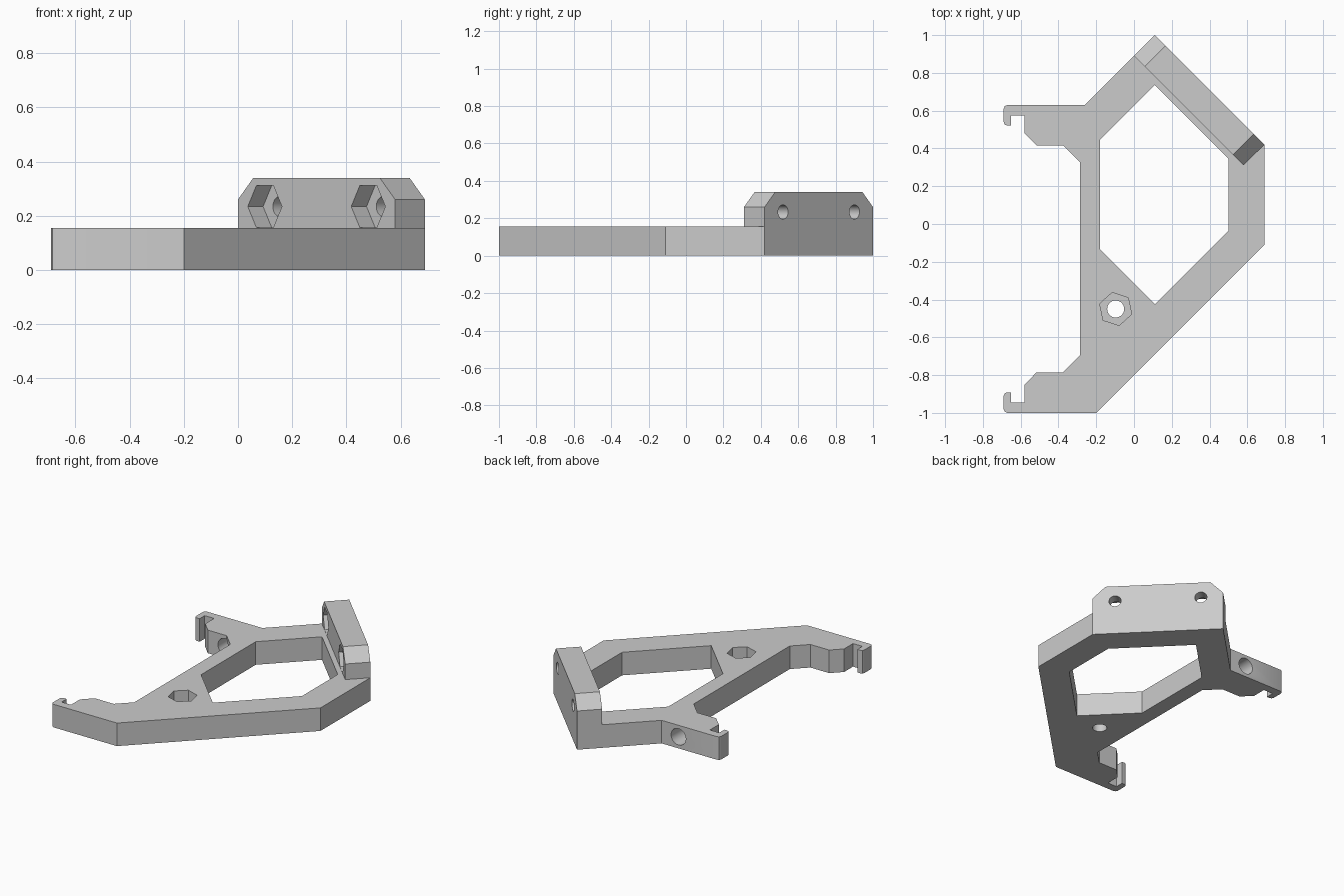
import bpy, bmesh
from math import cos, sin, pi, radians, sqrt
from mathutils import Matrix, Vector

cube = bpy.data.objects.get("Cube")
if cube:
    bpy.data.objects.remove(cube, do_unlink=True)

grey = bpy.data.materials.new("plain grey")
grey.use_nodes = True
grey.diffuse_color = (0.6, 0.6, 0.6, 1)
grey.node_tree.nodes["Principled BSDF"].inputs["Base Color"].default_value = (0.6, 0.6, 0.6, 1)


def prism(name, points, low, high, frame=Matrix()):
    """Extrude a flat outline from low to high along the frame's z axis."""
    bm = bmesh.new()
    face = bm.faces.new([bm.verts.new((x, y, low)) for x, y in points])
    new = bmesh.ops.extrude_face_region(bm, geom=[face])["geom"]
    moved = [v for v in new if isinstance(v, bmesh.types.BMVert)]
    bmesh.ops.translate(bm, verts=moved, vec=(0, 0, high - low))
    bmesh.ops.recalc_face_normals(bm, faces=bm.faces)
    bm.transform(frame)
    mesh = bpy.data.meshes.new(name)
    bm.to_mesh(mesh)
    bm.free()
    mesh.materials.append(grey)
    obj = bpy.data.objects.new(name, mesh)
    bpy.context.collection.objects.link(obj)
    return obj


def ring(centre, radius, sides, turn=0.0):
    cx, cy = centre
    return [(cx + radius * cos(turn + 2 * pi * i / sides),
             cy + radius * sin(turn + 2 * pi * i / sides)) for i in range(sides)]


def combine(body, other, operation):
    mod = body.modifiers.new(operation.title(), "BOOLEAN")
    mod.operation = operation
    mod.solver = "EXACT"
    mod.object = other
    bpy.context.view_layer.objects.active = body
    bpy.ops.object.modifier_apply(modifier=mod.name)
    bpy.data.objects.remove(other, do_unlink=True)


THICK = 0.155

# Hooked arm tip, measured from the arm's outer edge and running inward
hook = [(-0.67, 0), (-0.684, 0.006), (-0.69, 0.02), (-0.69, 0.09), (-0.685, 0.103),
        (-0.672, 0.109), (-0.65, 0.109), (-0.65, 0.055), (-0.58, 0.055),
        (-0.58, 0.15), (-0.515, 0.215), (-0.375, 0.215), (-0.285, 0.305)]
upper_arm = [(x, 0.63 - d) for x, d in hook]
lower_arm = [(x, d - 1.0) for x, d in reversed(hook)]

# Flat plate with both arms
outline = [(-0.20, -1.0), (0.69, -0.11), (0.69, 0.42), (0.11, 1.0), (-0.26, 0.63)]
bracket = prism("bracket_body", outline + upper_arm + lower_arm, 0, THICK)

# Raised mounting wall on the slanted edge: x along the edge, y up, z inward
h = sqrt(0.5)
frame = Matrix(((h, 0, -h, 0.11), (-h, 0, -h, 1.0), (0, 1, 0, 0), (0, 0, 0, 1)))
length, depth, top, cham = 0.58 / h, 0.11 / h, 0.34, 0.08
wall = prism("mounting_wall", [(0, 0), (length, 0), (length, top - cham), (length - cham, top),
                               (cham, top), (0, top - cham)], 0, depth, frame)
combine(bracket, wall, "UNION")

# Large six-sided window
window = [(0.11, 0.735), (0.50, 0.345), (0.50, -0.035), (0.11, -0.425),
          (-0.18, -0.135), (-0.18, 0.445)]
combine(bracket, prism("window_cutter", window, -0.1, THICK + 0.1), "DIFFERENCE")

# Wall screw holes with nut pockets on the inner side
for side in (-1, 1):
    spot = (length / 2 + side * 0.27, 0.234)
    combine(bracket, prism("screw_cutter", ring(spot, 0.038, 32), -0.1, depth + 0.03, frame),
            "DIFFERENCE")
    combine(bracket, prism("nut_cutter", ring(spot, 0.089, 6), depth - 0.08, depth + 0.05, frame),
            "DIFFERENCE")

# Plate screw hole with a nut pocket from above
spot = (-0.097, -0.45)
combine(bracket, prism("plate_screw_cutter", ring(spot, 0.045, 32), -0.1, 0.3), "DIFFERENCE")
combine(bracket, prism("plate_nut_cutter", ring(spot, 0.089, 6, radians(102)), 0.075, 0.3),
        "DIFFERENCE")

# Sideways hole through the upper arm
sideways = Matrix.Translation(Vector((0, 0.5, 0))) @ Matrix.Rotation(pi / 2, 4, "X")
combine(bracket, prism("arm_cutter", ring((-0.385, THICK / 2), 0.055, 32), -0.25, 0.25, sideways),
        "DIFFERENCE")

bpy.ops.object.select_all(action="DESELECT")
bracket.select_set(True)
bpy.context.view_layer.objects.active = bracket
bpy.ops.object.shade_smooth_by_angle(angle=radians(25))
